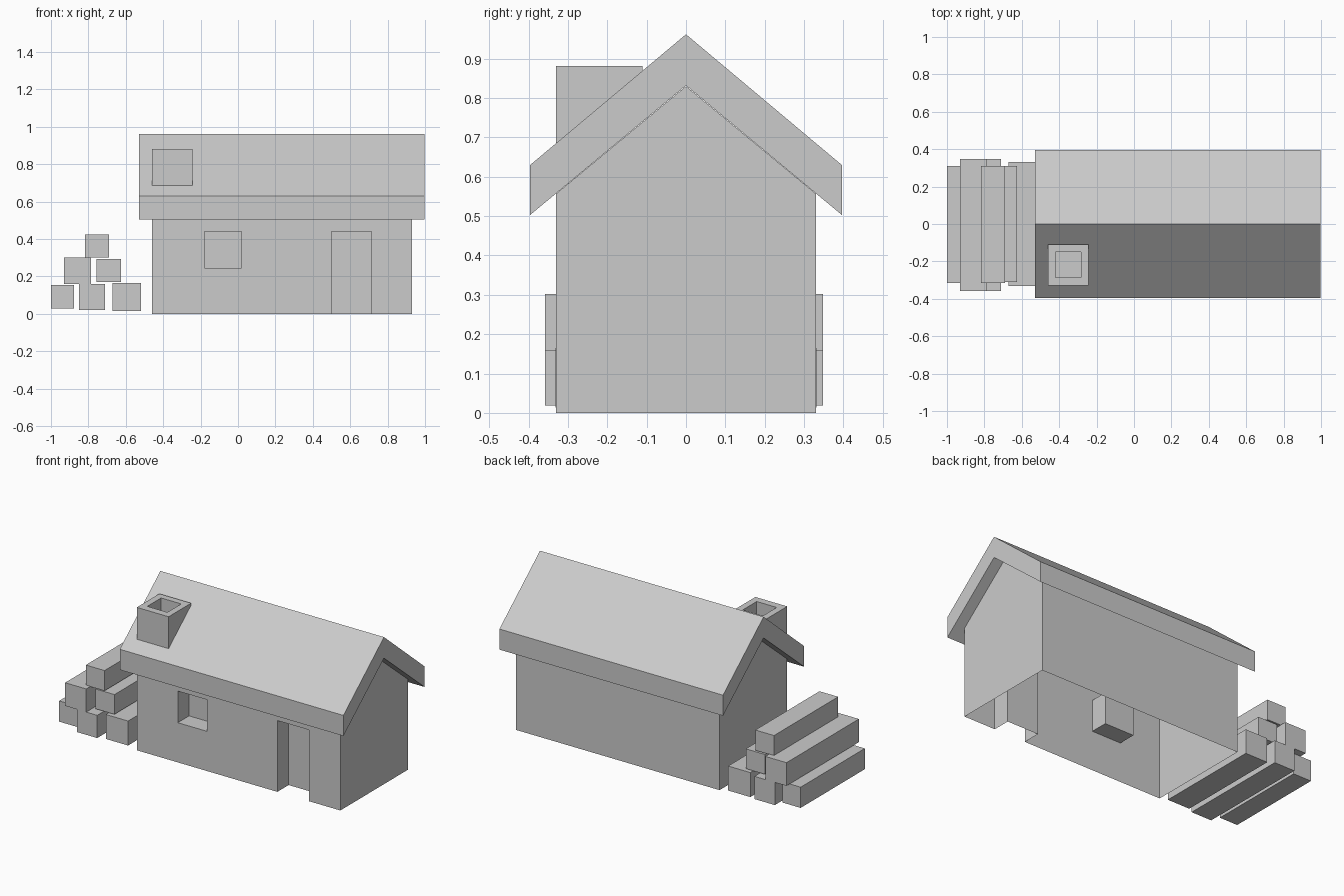
import bpy, bmesh

if "Cube" in bpy.data.objects:
    bpy.data.objects.remove(bpy.data.objects["Cube"])


def make_object(name, bm):
    bmesh.ops.recalc_face_normals(bm, faces=bm.faces)
    mesh = bpy.data.meshes.new(name)
    bm.to_mesh(mesh)
    bm.free()
    ob = bpy.data.objects.new(name, mesh)
    bpy.context.collection.objects.link(ob)
    return ob


def prism(name, profile, x0, x1):
    """Extrude a (y, z) profile along x."""
    bm = bmesh.new()
    face = bm.faces.new([bm.verts.new((x0, y, z)) for y, z in profile])
    ext = bmesh.ops.extrude_face_region(bm, geom=[face])
    verts = [g for g in ext["geom"] if isinstance(g, bmesh.types.BMVert)]
    bmesh.ops.translate(bm, verts=verts, vec=(x1 - x0, 0, 0))
    return make_object(name, bm)


def box(name, x0, x1, y0, y1, z0, z1):
    return prism(name, [(y0, z0), (y1, z0), (y1, z1), (y0, z1)], x0, x1)


def boolean(ob, other, operation):
    """Apply a boolean and discard the helper."""
    mod = ob.modifiers.new("bool", 'BOOLEAN')
    mod.operation = operation
    mod.solver = 'EXACT'
    mod.object = other
    bpy.context.view_layer.objects.active = ob
    bpy.ops.object.modifier_apply(modifier=mod.name)
    bpy.data.objects.remove(other, do_unlink=True)


# Cabin walls with recessed window and door
walls = prism("cabin_walls",
              [(-0.33, 0), (0.33, 0), (0.33, 0.557), (0, 0.83), (-0.33, 0.557)],
              -0.46, 0.93)
boolean(walls, box("window_cutter", -0.18, 0.02, -0.5, -0.22, 0.245, 0.44), 'DIFFERENCE')
boolean(walls, box("door_cutter", 0.50, 0.715, -0.5, -0.22, -0.1, 0.44), 'DIFFERENCE')

# The cabin is a hollow shell: open floor, and open under the roof
bm = bmesh.new()
bm.from_mesh(walls.data)
bm.normal_update()
hidden = [f for f in bm.faces
          if all(v.co.z < 0.001 for v in f.verts)
          or (f.normal.z > 0.5 and f.calc_center_median().z > 0.5)]
bmesh.ops.delete(bm, geom=hidden, context='FACES')
bm.to_mesh(walls.data)
bm.free()

# Pitched roof slab with chimney and blind flue
roof = prism("roof_and_chimney",
             [(-0.396, 0.503), (0, 0.832), (0.396, 0.503),
              (0.396, 0.63), (0, 0.962), (-0.396, 0.63)],
             -0.53, 0.997)
chimney = prism("chimney", [(-0.33, 0.63), (-0.11, 0.81), (-0.11, 0.882), (-0.33, 0.882)],
                -0.46, -0.243)
boolean(roof, chimney, 'UNION')
boolean(roof, box("flue_cutter", -0.42, -0.283, -0.285, -0.15, 0.77, 1.2), 'DIFFERENCE')

# Stacked square logs: x0, x1, z0, z1, half length, y centre
logs = [
    (-1.0, -0.877, 0.027, 0.155, 0.313, -0.003),
    (-0.85, -0.711, 0.019, 0.159, 0.353, -0.005),
    (-0.671, -0.519, 0.014, 0.165, 0.331, 0.0),
    (-0.93, -0.786, 0.159, 0.302, 0.353, -0.005),
    (-0.757, -0.626, 0.17, 0.292, 0.311, 0.0),
    (-0.818, -0.69, 0.30, 0.425, 0.313, -0.003),
]
for i, (x0, x1, z0, z1, half, yc) in enumerate(logs, 1):
    box(f"log_{i}", x0, x1, yc - half, yc + half, z0, z1)
